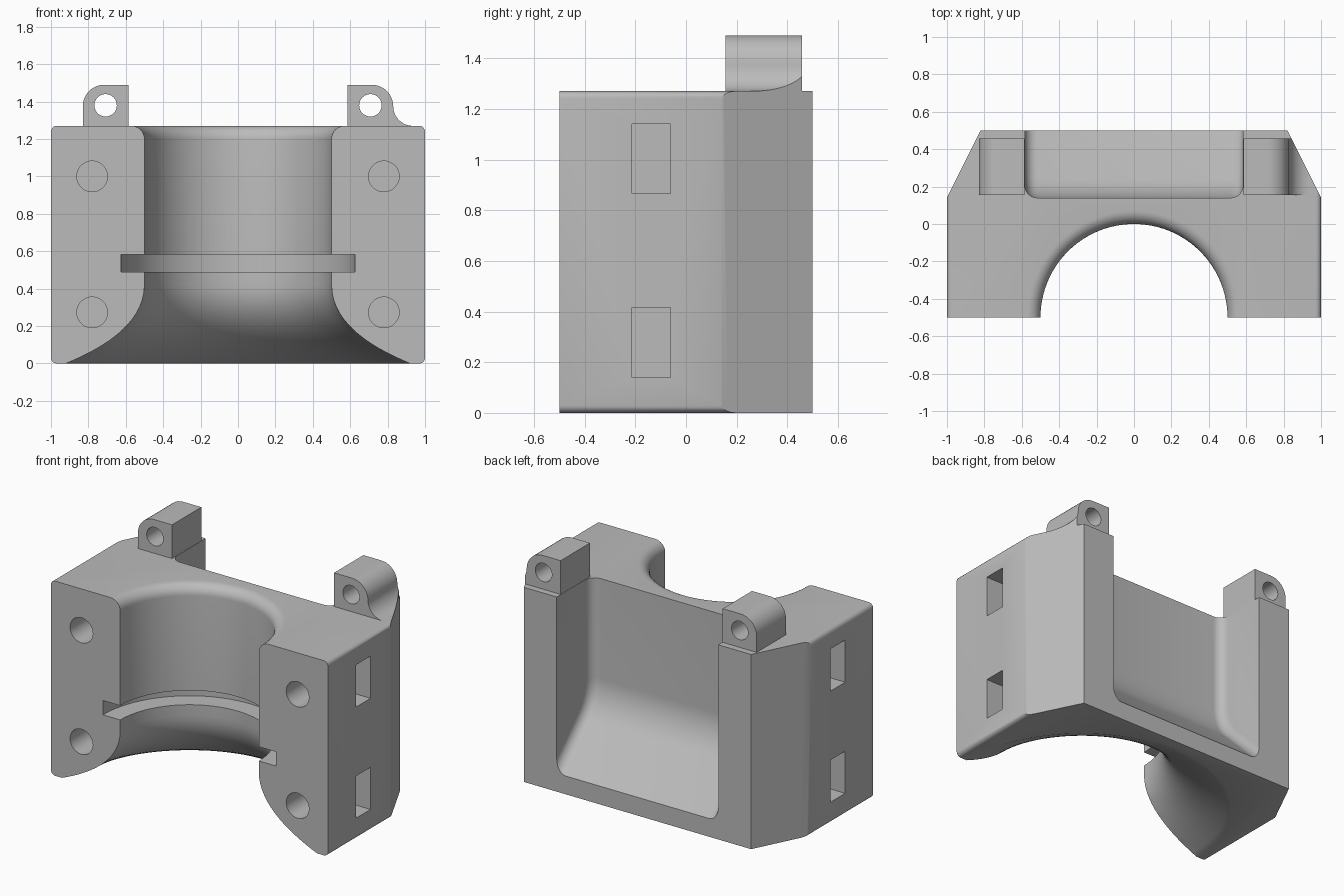
import bpy, bmesh
from math import sin, cos, pi, radians
from mathutils import Vector, Matrix
from mathutils.geometry import interpolate_bezier

if "Cube" in bpy.data.objects:
    bpy.data.objects.remove(bpy.data.objects["Cube"])

GREY = (0.5, 0.5, 0.5, 1)
mat = bpy.data.materials.new("plain grey")
mat.use_nodes = True
mat.diffuse_color = GREY
mat.node_tree.nodes["Principled BSDF"].inputs["Base Color"].default_value = GREY

TOP, HALF = 1.27, 0.5          # body height and half depth
LUG_TOP, LUG_IN, LUG_OUT = 1.49, 0.585, 0.83


def finish(name, bm):
    bmesh.ops.remove_doubles(bm, verts=bm.verts, dist=1e-5)
    bmesh.ops.recalc_face_normals(bm, faces=bm.faces)
    me = bpy.data.meshes.new(name)
    bm.to_mesh(me)
    bm.free()
    ob = bpy.data.objects.new(name, me)
    bpy.context.collection.objects.link(ob)
    me.materials.append(mat)
    return ob


def prism_bm(pts, axis, lo, hi):
    """Extrude a flat outline along an axis (outline uses the other two axes)."""
    def place(p, t):
        return {"x": (t, *p), "y": (p[0], t, p[1]), "z": (*p, t)}[axis]
    bm = bmesh.new()
    face = bm.faces.new([bm.verts.new(place(p, lo)) for p in pts])
    ext = bmesh.ops.extrude_face_region(bm, geom=[face])["geom"]
    move = Vector(place((0, 0), hi - lo))
    bmesh.ops.translate(bm, vec=move, verts=[g for g in ext if isinstance(g, bmesh.types.BMVert)])
    bmesh.ops.recalc_face_normals(bm, faces=bm.faces)
    return bm


def prism(name, pts, axis, lo, hi):
    return finish(name, prism_bm(pts, axis, lo, hi))


def arc(cx, cy, r, a0, a1, n=8):
    angles = [radians(a0 + (a1 - a0) * i / n) for i in range(n + 1)]
    return [(cx + r * cos(a), cy + r * sin(a)) for a in angles]


def circle(cx, cy, r, n=40):
    return arc(cx, cy, r, 0, 360, n)[:-1]


def rect(x0, y0, x1, y1):
    return [(x0, y0), (x1, y0), (x1, y1), (x0, y1)]


def boolean(ob, tool, op="DIFFERENCE"):
    m = ob.modifiers.new("cut", "BOOLEAN")
    m.operation, m.object, m.solver = op, tool, "EXACT"
    bpy.context.view_layer.objects.active = ob
    bpy.ops.object.modifier_apply(modifier=m.name)
    bpy.data.objects.remove(tool)


def revolve(name, profile, centre_y, steps=96):
    bm = bmesh.new()
    vs = [bm.verts.new((r, centre_y, z)) for r, z in profile]
    es = [bm.edges.new(pair) for pair in zip(vs, vs[1:])]
    bmesh.ops.spin(bm, geom=vs + es, cent=(0, centre_y, 0), axis=(0, 0, 1),
                   angle=2 * pi, steps=steps)
    return finish(name, bm)


def plan_block():
    """Plan outline with the two chamfered back corners."""
    pts = [(-1.1, -0.6), (1.1, -0.6), (1.1, -0.06), (0.82, HALF), (-0.82, HALF), (-1.1, -0.06)]
    return prism("plan_block", pts, "z", -0.2, 1.8)


# Body: rounded front outline, trimmed by the plan outline
R = 0.03
outline = (arc(1 - R, R, R, -90, 0, 5) + arc(1 - R, TOP - R, R, 0, 90, 5)
           + arc(R - 1, TOP - R, R, 90, 180, 5) + arc(R - 1, R, R, 180, 270, 5))
body = prism("bracket_body", outline, "y", -HALF, 0.6)
boolean(body, plan_block(), "INTERSECT")

# Round bore with rounded top rim and flared foot
flare = [(p.x, p.y) for p in interpolate_bezier(
    Vector((0.92, 0)), Vector((0.75, 0.07)), Vector((0.5, 0.2)), Vector((0.5, 0.42)), 17)]
rim = arc(0.57, TOP - 0.07, 0.07, 180, 90)
bore = [(0, -0.1), (0.92, -0.1)] + flare + rim + [(0.57, 1.4), (0, 1.4)]
boolean(body, revolve("bore_cutter", bore, -HALF))

# Ring groove around the bore
boolean(body, revolve("groove_cutter", [(0, 0.49), (0.625, 0.49), (0.625, 0.583), (0, 0.583)], -HALF))

# Back pocket: upright wall, soft bend and sloping floor
WALL, BEND = 0.14, 0.34
bend = arc(WALL + BEND, 0.62, BEND, 180, 225, 10)
end_y, end_z = bend[-1]
pocket_pts = [(0.8, 1.5), (WALL, 1.5)] + bend + [(0.8, end_z - (0.8 - end_y))]
bm = prism_bm(pocket_pts, "x", -0.583, 0.583)
corner_edges = [e for e in bm.edges
                if abs(e.verts[0].co.x - e.verts[1].co.x) < 1e-6
                and min(v.co.y for v in e.verts) < 0.7
                and min(v.co.z for v in e.verts) < 1.45]
bmesh.ops.bevel(bm, geom=corner_edges, offset=0.065, segments=6, profile=0.5, affect="EDGES")
boolean(body, finish("pocket_cutter", bm))

# Bolt holes from the front and nut slots from the sides
for side in (-1, 1):
    for hole_z, slot_lo in ((0.273, 0.14), (1.0, 0.865)):
        boolean(body, prism("hole_cutter", circle(side * 0.78, hole_z, 0.082), "y", -0.7, -0.1))
        x0, x1 = sorted((side * 0.63, side * 1.2))
        boolean(body, prism("slot_cutter", rect(-0.213, slot_lo, -0.062, slot_lo + 0.275), "x", x0, x1))

# Hinge lugs on top; one has a fillet at its foot
for name, side in (("hinge_lug_left", 1), ("hinge_lug_right", -1)):
    pts = [(LUG_IN, TOP), (LUG_IN, LUG_TOP)] + arc(LUG_OUT - 0.115, LUG_TOP - 0.115, 0.115, 90, 0, 10)
    if side > 0:
        pts += arc(LUG_OUT + 0.105, TOP + 0.105, 0.105, 180, 268, 10)[1:] + [(LUG_OUT + 0.1, TOP)]
    else:
        pts += [(LUG_OUT, TOP)]
    lug = prism(name, [(side * x, z) for x, z in pts], "y", 0.155, 0.457)
    boolean(lug, prism("pin_cutter", circle(side * 0.708, 1.38, 0.06, 32), "y", 0, 0.6))
    boolean(lug, plan_block(), "INTERSECT")

# Smooth rounded surfaces, keep the edges sharp
for ob in list(bpy.context.collection.objects):
    if ob.type == "MESH":
        bpy.ops.object.select_all(action="DESELECT")
        ob.select_set(True)
        bpy.context.view_layer.objects.active = ob
        bpy.ops.object.shade_smooth_by_angle(angle=radians(30))
